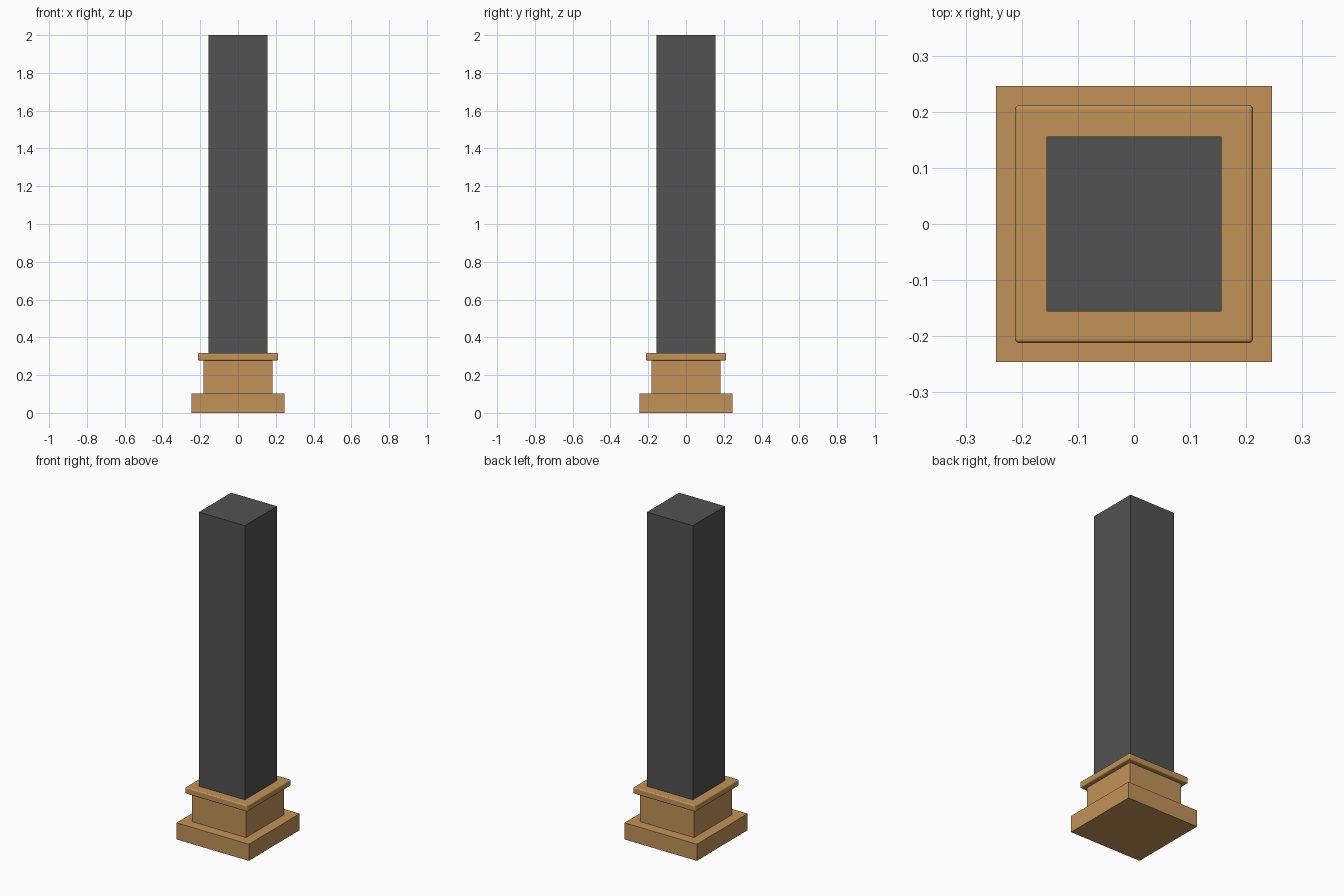
import bpy, bmesh

if "Cube" in bpy.data.objects:
    bpy.data.objects.remove(bpy.data.objects["Cube"])


def material(name, rgb):
    m = bpy.data.materials.new(name)
    m.diffuse_color = (*rgb, 1.0)
    m.use_nodes = True
    m.node_tree.nodes["Principled BSDF"].inputs["Base Color"].default_value = m.diffuse_color
    return m


def block(name, half, z0, z1, mat, bevel=0.0):
    """Square block centred on the z axis, with optional rounded edges."""
    mesh = bpy.data.meshes.new(name)
    bm = bmesh.new()
    bmesh.ops.create_cube(bm, size=1.0)
    for v in bm.verts:
        v.co.x *= 2 * half
        v.co.y *= 2 * half
        v.co.z = z0 if v.co.z < 0 else z1
    bm.to_mesh(mesh)
    bm.free()
    mesh.materials.append(mat)
    obj = bpy.data.objects.new(name, mesh)
    bpy.context.collection.objects.link(obj)
    if bevel:
        mod = obj.modifiers.new("rounded_edges", "BEVEL")
        mod.width = bevel
        mod.segments = 3
    return obj


wood = material("warm wood", (0.54, 0.29, 0.098))
dark = material("dark grey", (0.084, 0.084, 0.084))

# Stepped wooden base
block("plinth", 0.246, 0.0, 0.102, wood)
block("pedestal", 0.183, 0.102, 0.277, wood)
block("cap_moulding", 0.212, 0.277, 0.316, wood, bevel=0.007)

# Square shaft
block("shaft", 0.156, 0.316, 2.0, dark)
